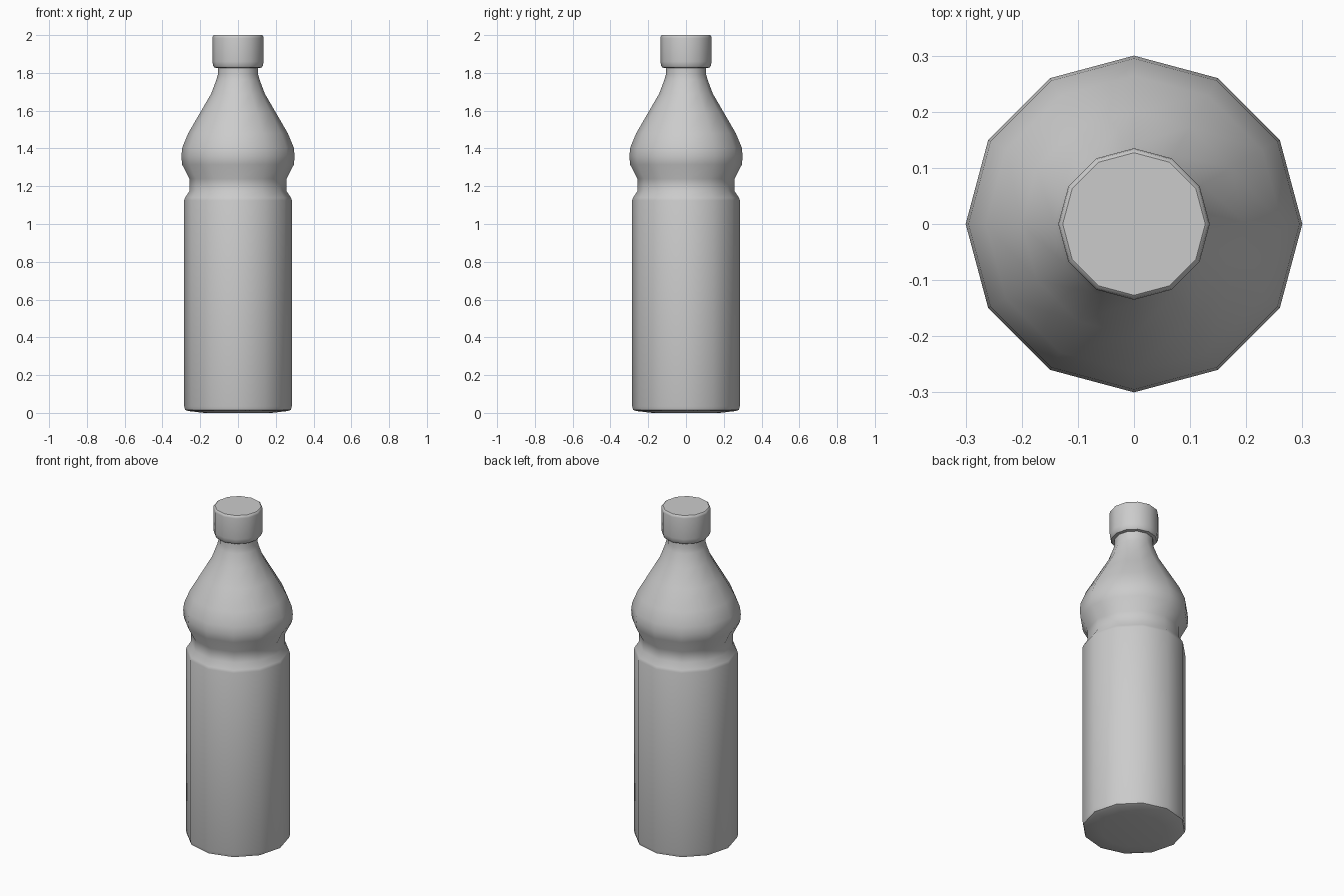
import bpy, bmesh, math

if "Cube" in bpy.data.objects:
    bpy.data.objects.remove(bpy.data.objects["Cube"])

SIDES = 12


def lathe(name, profile, close_bottom=False, close_top=False):
    """Revolve (radius, z) points into a 12-sided shell."""
    bm = bmesh.new()
    rings = []
    for r, z in profile:
        rings.append([bm.verts.new((r * math.cos(2 * math.pi * i / SIDES),
                                    r * math.sin(2 * math.pi * i / SIDES), z))
                      for i in range(SIDES)])
    for a, b in zip(rings, rings[1:]):
        for i in range(SIDES):
            j = (i + 1) % SIDES
            bm.faces.new((a[i], a[j], b[j], b[i]))
    if close_bottom:
        bm.faces.new(rings[0][::-1])
    if close_top:
        bm.faces.new(rings[-1])
    mesh = bpy.data.meshes.new(name)
    bm.to_mesh(mesh)
    bm.free()
    obj = bpy.data.objects.new(name, mesh)
    bpy.context.collection.objects.link(obj)
    bpy.ops.object.select_all(action='DESELECT')
    obj.select_set(True)
    bpy.context.view_layer.objects.active = obj
    bpy.ops.object.shade_smooth_by_angle(angle=math.radians(40))
    return obj


# Bottle: base, straight body, waist groove, shoulder and neck
lathe("bottle_body", [
    (0.18, 0.0), (0.265, 0.01), (0.28, 0.016), (0.285, 0.035),
    (0.285, 1.125), (0.28, 1.14), (0.257, 1.175), (0.257, 1.24),
    (0.296, 1.315), (0.30, 1.36), (0.295, 1.405), (0.264, 1.48),
    (0.20, 1.59), (0.142, 1.69), (0.114, 1.765), (0.107, 1.79),
    (0.107, 1.83)], close_bottom=True)

# Screw cap with softened rims
lathe("cap", [
    (0.107, 1.826), (0.125, 1.828), (0.132, 1.838), (0.135, 1.86),
    (0.135, 1.985), (0.133, 1.995), (0.127, 2.0)], close_top=True)
